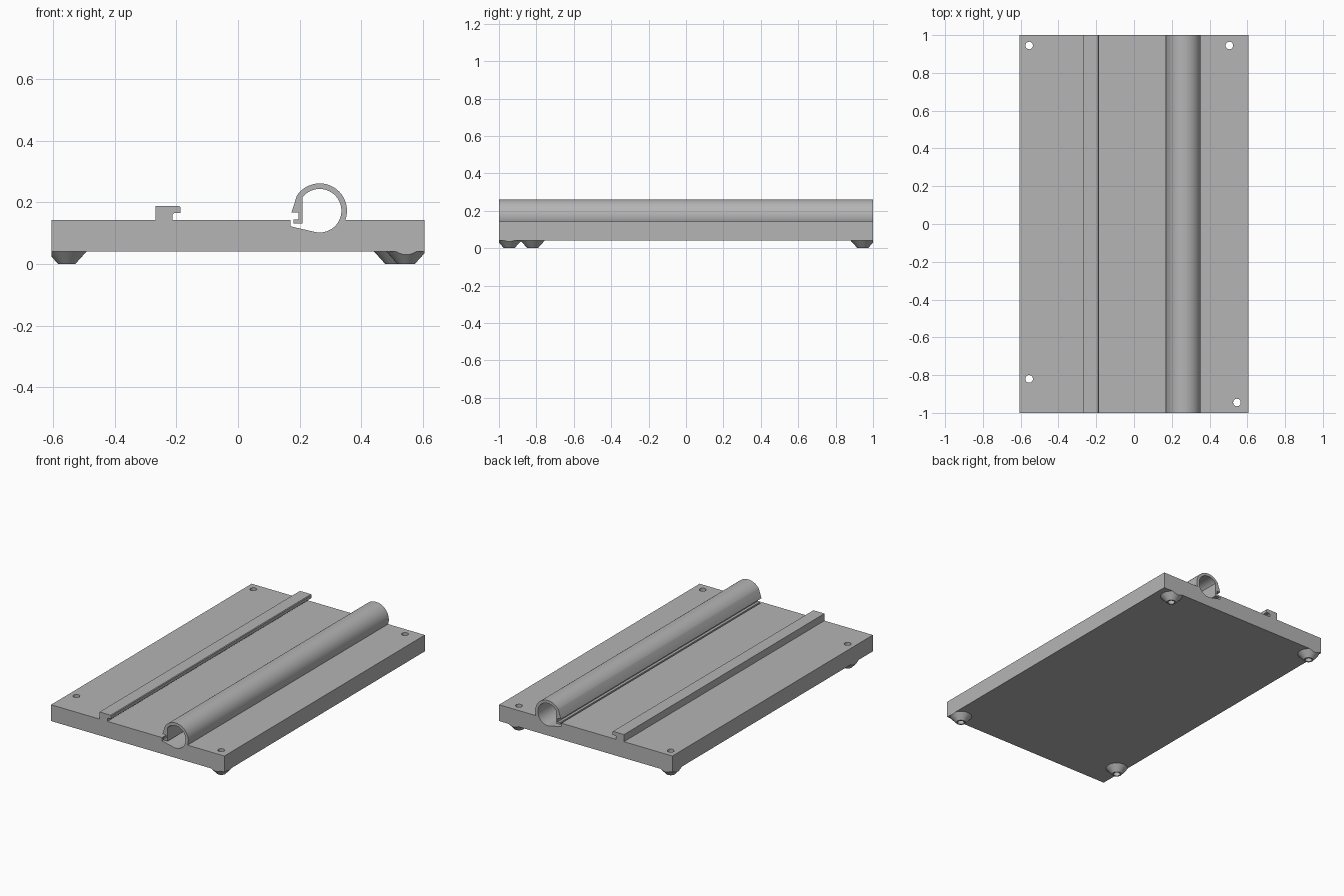
import bpy, bmesh, math
from math import radians, sin, cos

default = bpy.data.objects.get("Cube")
if default:
    bpy.data.objects.remove(default, do_unlink=True)

# One plain grey for everything
grey = bpy.data.materials.new("plain grey")
grey.use_nodes = True
colour = (0.46, 0.46, 0.46, 1)
grey.diffuse_color = colour
grey.node_tree.nodes["Principled BSDF"].inputs["Base Color"].default_value = colour

HALF_X, HALF_Y = 0.605, 1.0
BOTTOM, TOP = 0.04, 0.143
HOLE_R = 0.02
CORNERS = {"back_right": (-0.555, 0.945), "back_left": (0.505, 0.945),
           "front_right": (-0.555, -0.82), "front_left": (0.545, -0.945)}


def new_object(name, bm):
    bmesh.ops.recalc_face_normals(bm, faces=bm.faces)
    mesh = bpy.data.meshes.new(name)
    bm.to_mesh(mesh)
    bm.free()
    mesh.materials.append(grey)
    ob = bpy.data.objects.new(name, mesh)
    bpy.context.collection.objects.link(ob)
    return ob


def arc(cx, cz, r, start, end, steps):
    angles = [radians(start + (end - start) * i / steps) for i in range(steps + 1)]
    return [(cx + r * cos(a), cz + r * sin(a)) for a in angles]


def boolean(ob, cutter, operation):
    mod = ob.modifiers.new("cut", 'BOOLEAN')
    mod.operation, mod.solver, mod.object = operation, 'EXACT', cutter
    bpy.context.view_layer.objects.active = ob
    bpy.ops.object.modifier_apply(modifier=mod.name)


def smooth(ob):
    bpy.ops.object.select_all(action='DESELECT')
    ob.select_set(True)
    bpy.context.view_layer.objects.active = ob
    bpy.ops.object.shade_smooth_by_angle(angle=radians(25))


# Extruded plate with clip tube and hooked rail in a single section
CX, CZ = 0.2645, 0.1725
profile = [(-HALF_X, BOTTOM), (HALF_X, BOTTOM), (HALF_X, TOP)]
profile += arc(CX, CZ, 0.0885, -19.5, 146, 36)           # tube outside
profile += [(0.173, 0.167), (0.196, 0.167), (0.196, 0.144),
            (0.18, 0.144), (0.18, 0.131), (0.209, 0.131)]  # latch lip
profile += arc(CX, CZ, 0.0705, 142, -101.5, 52)          # tube inside
profile += [(0.17, 0.122), (0.17, TOP)]                  # latch slot
profile += [(-0.212, TOP), (-0.212, 0.16), (-0.207, 0.165), (-0.186, 0.165),
            (-0.186, 0.184), (-0.19, 0.188), (-0.267, 0.188), (-0.267, TOP)]  # rail
profile += [(-HALF_X, TOP)]

bm = bmesh.new()
face = bm.faces.new([bm.verts.new((x, -HALF_Y, z)) for x, z in profile])
moved = bmesh.ops.extrude_face_region(bm, geom=[face], use_keep_orig=True)["geom"]
bmesh.ops.translate(bm, vec=(0, 2 * HALF_Y, 0),
                    verts=[v for v in moved if isinstance(v, bmesh.types.BMVert)])
plate = new_object("base_plate", bm)

# Screw holes through the plate
bm = bmesh.new()
for x, y in CORNERS.values():
    made = bmesh.ops.create_cone(bm, cap_ends=True, segments=32,
                                 radius1=HOLE_R, radius2=HOLE_R, depth=1)
    bmesh.ops.translate(bm, vec=(x, y, 0), verts=made["verts"])
drills = new_object("hole_cutter", bm)
drills.hide_render = True
boolean(plate, drills, 'DIFFERENCE')
smooth(plate)

# Block that trims the feet flush with the plate edges
bm = bmesh.new()
bmesh.ops.create_cube(bm, size=2)
bmesh.ops.scale(bm, vec=(HALF_X, HALF_Y, 1), verts=bm.verts)
trim = new_object("trim_block", bm)
trim.hide_render = True

# Tapered ring feet under each hole
SEG = 48
section = [(HOLE_R, 0), (0.028, 0), (0.064, BOTTOM), (HOLE_R, BOTTOM)]
for name, (x, y) in CORNERS.items():
    bm = bmesh.new()
    rings = [[bm.verts.new((x + r * cos(i * math.tau / SEG), y + r * sin(i * math.tau / SEG), z))
              for i in range(SEG)] for r, z in section]
    for k, ring in enumerate(rings):
        above = rings[(k + 1) % len(rings)]
        for i in range(SEG):
            j = (i + 1) % SEG
            bm.faces.new((ring[i], ring[j], above[j], above[i]))
    foot = new_object(name + "_foot", bm)
    boolean(foot, trim, 'INTERSECT')
    smooth(foot)

for helper in (drills, trim):
    bpy.data.objects.remove(helper, do_unlink=True)
